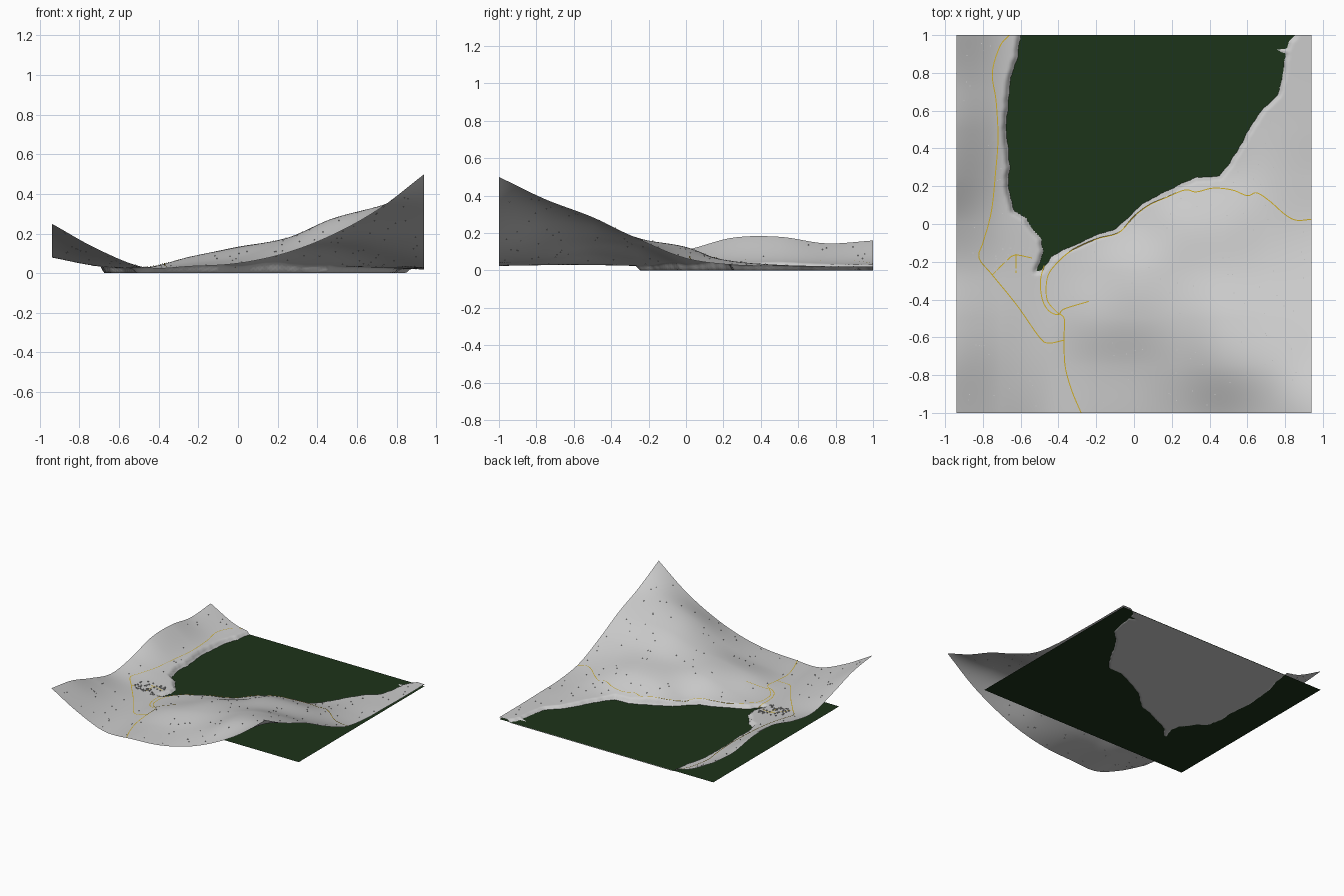
import bpy, bmesh, random
from mathutils import Vector, noise
from mathutils.geometry import intersect_point_line

if "Cube" in bpy.data.objects:
    bpy.data.objects.remove(bpy.data.objects["Cube"])

random.seed(4)
HX, HY = 0.94, 1.0

# Land heights on a coarse grid: rows run front (y=-1) to back (y=1), columns left to right
LAND = [
    [.25, .12, .03, .035, .05, .10, .19, .32, .50],
    [.215, .09, .03, .05, .08, .155, .27, .335, .38],
    [.14, .06, .03, .085, .13, .175, .25, .275, .285],
    [.08, .036, .026, .06, .12, .145, .17, .17, .165],
    [.11, .042, .025, .03, .04, .11, .125, .10, .065],
    [.175, .045, .025, .025, .025, .03, .035, .05, .03],
    [.18, .045, .025, .025, .025, .025, .025, .03, .024],
    [.145, .04, .025, .025, .025, .025, .025, .024, .02],
    [.16, .045, .025, .025, .025, .025, .025, .022, .02],
]

# Lake shoreline
SHORE = [Vector(p) for p in [
    (-.60, 1.2), (-.60, 1), (-.62, .88), (-.66, .75), (-.68, .5), (-.66, .3), (-.67, .2),
    (-.64, .07), (-.57, .03), (-.53, -.04), (-.49, -.08), (-.48, -.15), (-.515, -.25),
    (-.49, -.245), (-.44, -.18), (-.38, -.14), (-.28, -.10), (-.2, -.06), (-.1, -.03),
    (-.03, .03), (.04, .1), (.15, .16), (.25, .21), (.33, .245), (.45, .25), (.5, .31),
    (.56, .41), (.61, .5), (.68, .61), (.76, .68), (.79, .8), (.80, .9), (.75, .92),
    (.81, .93), (.82, .97), (.85, 1), (.85, 1.2)]]


def cubic(p, t):
    a, b, c, d = p
    return b + .5 * t * (c - a + t * (2*a - 5*b + 4*c - d + t * (3*(b - c) + d - a)))


def land_height(x, y):
    u, v = (x + HX) / (2*HX) * 8, (y + HY) / (2*HY) * 8
    i, j = min(max(int(u), 0), 7), min(max(int(v), 0), 7)

    def at(r, c):
        # Extrapolate linearly beyond the border
        if c < 0: return 2*at(r, 0) - at(r, 1)
        if c > 8: return 2*at(r, 8) - at(r, 7)
        if r < 0: return 2*at(0, c) - at(1, c)
        if r > 8: return 2*at(8, c) - at(7, c)
        return LAND[r][c]
    rows = [cubic([at(j+m, i+k) for k in (-1, 0, 1, 2)], u - i) for m in (-1, 0, 1, 2)]
    return max(cubic(rows, v - j), .02)


def shore_distance(x, y):
    """Positive on land, negative in the lake."""
    p, best, inside = Vector((x, y)), 9.0, False
    for a, b in zip(SHORE, SHORE[1:] + SHORE[:1]):
        ab = b - a
        t = min(max((p - a).dot(ab) / ab.length_squared, 0), 1)
        best = min(best, (p - a - ab*t).length)
        if (a.y > y) != (b.y > y) and x < a.x + (y - a.y) / (b.y - a.y) * ab.x:
            inside = not inside
    return -best if inside else best


def height(x, y):
    d = shore_distance(x, y) + .006 * noise.noise(Vector((x*22, y*22, 0)))
    t = min(max((d + .008) / .03, 0), 1)
    return land_height(x, y) * t * t * (3 - 2*t)


def add_mesh(name, verts, faces, color=None, smooth=False):
    me = bpy.data.meshes.new(name)
    me.from_pydata(verts, [], faces)
    ob = bpy.data.objects.new(name, me)
    bpy.context.collection.objects.link(ob)
    if smooth:
        me.shade_smooth()
    if color:
        mat = bpy.data.materials.new(name + "_color")
        mat.diffuse_color = (*color, 1)
        mat.use_nodes = True
        mat.node_tree.nodes["Principled BSDF"].inputs["Base Color"].default_value = mat.diffuse_color
        me.materials.append(mat)
    return ob


# Terrain sheet with a flat lake bed
NX, NY = 170, 180
verts = []
for j in range(NY + 1):
    for i in range(NX + 1):
        x, y = -HX + 2*HX*i/NX, -HY + 2*HY*j/NY
        verts.append((x, y, height(x, y)))
W = NX + 1
faces = [(j*W+i, j*W+i+1, (j+1)*W+i+1, (j+1)*W+i) for j in range(NY) for i in range(NX)]
add_mesh("terrain", verts, faces, smooth=True)

# Water plane, stopping short of the front
Z = .005
add_mesh("water", [(-HX, -.58, Z), (HX, -.58, Z), (HX, HY, Z), (-HX, HY, Z)],
         [(0, 1, 2, 3)], (.012, .033, .01))


# Roads: thin ribbons draped over the land
def road(name, pts, width=.005):
    pts = [Vector(p) for p in pts]
    ext = [2*pts[0] - pts[1]] + pts + [2*pts[-1] - pts[-2]]
    path = [cubic(ext[k:k+4], s/8) for k in range(len(pts) - 1) for s in range(8)] + [pts[-1]]
    vs = []
    for k, p in enumerate(path):
        d = (path[min(k+1, len(path)-1)] - path[max(k-1, 0)]).normalized()
        side = Vector((-d.y, d.x)) * width / 2
        z = height(p.x, p.y) + .003
        vs += [(*(p + side), z), (*(p - side), z)]
    fs = [(2*k, 2*k+1, 2*k+3, 2*k+2) for k in range(len(path) - 1)]
    add_mesh(name, vs, fs, (.62, .42, .02))


road("west_road", [(-.66, 1), (-.71, .94), (-.75, .8), (-.73, .65), (-.72, .45), (-.735, .25),
                   (-.75, .1), (-.77, 0), (-.8, -.1), (-.82, -.18), (-.75, -.27), (-.62, -.43),
                   (-.5, -.6), (-.45, -.63), (-.37, -.615)])
road("shore_road", [(-.28, -1), (-.33, -.88), (-.365, -.75), (-.37, -.6), (-.37, -.5),
                    (-.41, -.465), (-.46, -.4), (-.46, -.29), (-.42, -.22), (-.33, -.14),
                    (-.2, -.08), (-.08, -.045), (0, .04), (.08, .1), (.17, .14), (.27, .18),
                    (.33, .17), (.42, .19), (.52, .18), (.6, .15), (.65, .165), (.72, .12),
                    (.8, .05), (.86, .02), (.94, .025)])
road("bay_road", [(-.47, -.2), (-.495, -.3), (-.485, -.4), (-.45, -.46), (-.4, -.48),
                  (-.37, -.45), (-.24, -.41)])
road("village_road", [(-.75, -.27), (-.68, -.2), (-.63, -.165), (-.54, -.18)])
road("village_lane", [(-.625, -.26), (-.625, -.21), (-.625, -.16)])


# Small box buildings: a village cluster and scattered ones on the slopes
def buildings(name, count, x0, x1, y0, y1, size):
    vs, fs = [], []
    while len(fs) < count * 6:
        x, y = random.uniform(x0, x1), random.uniform(y0, y1)
        if shore_distance(x, y) < .03:
            continue
        z, h, n = height(x, y), size / 2, len(vs)
        vs += [(x + a*h, y + b*h, z + c) for c in (-.002, size*.7)
               for a, b in ((-1, -1), (1, -1), (1, 1), (-1, 1))]
        fs += [tuple(n + k for k in f) for f in ((3, 2, 1, 0), (4, 5, 6, 7), (0, 1, 5, 4),
                                                 (1, 2, 6, 5), (2, 3, 7, 6), (3, 0, 4, 7))]
    add_mesh(name, vs, fs)


buildings("village_houses", 45, -.74, -.53, -.29, -.12, .008)
buildings("scattered_houses", 130, -.92, .92, -.97, .97, .005)
